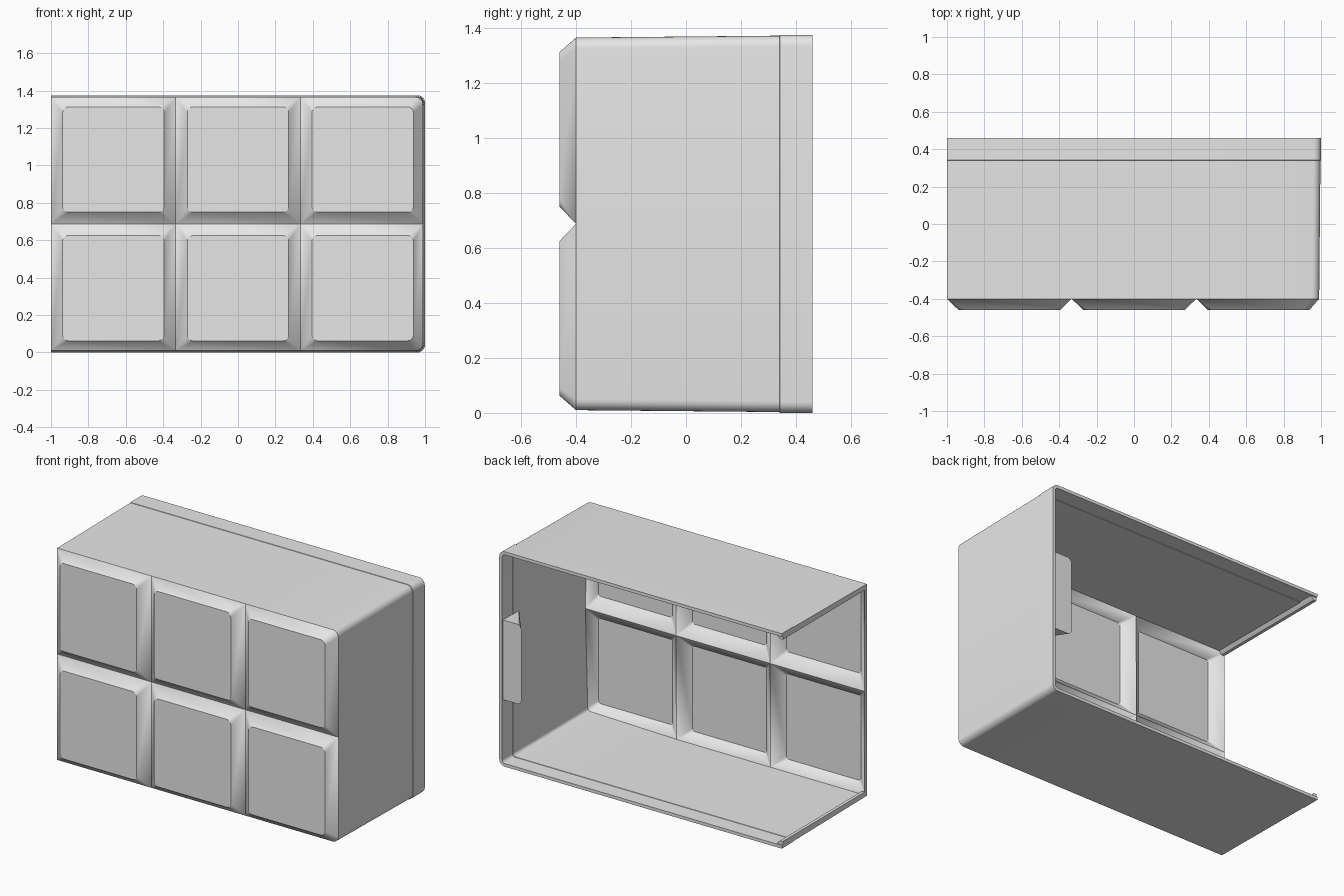
import bpy
import bmesh
from math import cos, sin, pi

cube = bpy.data.objects.get("Cube")
if cube:
    bpy.data.objects.remove(cube, do_unlink=True)

grey = bpy.data.materials.new("plain_grey")
grey.use_nodes = True
grey.diffuse_color = (0.8, 0.8, 0.8, 1)
grey.node_tree.nodes["Principled BSDF"].inputs["Base Color"].default_value = (0.8, 0.8, 0.8, 1)

HEIGHT = 1.375
MID = HEIGHT / 2
BACK = 0.46
CELL = 2 / 3
STEPS = 6


def ring(x0, x1, z0, z1, radii):
    """Rounded rectangle in x and z, with one radius for each corner."""
    corners = [(x1, z1, -1, -1), (x0, z1, 1, -1), (x0, z0, 1, 1), (x1, z0, -1, 1)]
    points = []
    for k, ((x, z, sx, sz), r) in enumerate(zip(corners, radii)):
        for i in range(STEPS + 1):
            a = (k + i / STEPS) * pi / 2
            points.append((x + sx * r + r * cos(a), z + sz * r + r * sin(a)))
    return points


def bridge(bm, a, b):
    for i in range(len(a)):
        j = (i + 1) % len(a)
        bm.faces.new((a[i], a[j], b[j], b[i]))


def finish(bm, name):
    mesh = bpy.data.meshes.new(name)
    bm.to_mesh(mesh)
    bm.free()
    obj = bpy.data.objects.new(name, mesh)
    bpy.context.collection.objects.link(obj)
    mesh.materials.append(grey)
    return obj


def smooth(obj):
    bpy.ops.object.select_all(action='DESELECT')
    obj.select_set(True)
    bpy.context.view_layer.objects.active = obj
    bpy.ops.object.shade_smooth_by_angle(angle=pi / 6)


# Front skin: raised square panels with chamfers meeting in V grooves.
# A spare column on the open side is trimmed away later.
FACE, GROOVE, GAP, DRAFT = -BACK, -0.4, 0.0625, 0.01
bm = bmesh.new()
for col in range(-1, 3):
    for row in range(2):
        x0, z0 = -1 + col * CELL, row * MID
        x1, z1 = x0 + CELL, z0 + MID
        inner = ring(x0 + GAP, x1 - GAP, z0 + GAP, z1 - GAP, [0.03] * 4)
        last = col == 2
        radii = [0.04 if last and row == 1 else 0, 0, 0, 0.04 if last and row == 0 else 0]
        outer = ring(x0, x1 - DRAFT * last,
                     z0 + DRAFT * (row == 0), z1 - DRAFT * (row == 1), radii)
        a = [bm.verts.new((x, FACE, z)) for x, z in inner]
        b = [bm.verts.new((x, GROOVE, z)) for x, z in outer]
        bm.faces.new(a)
        bridge(bm, a, b)
bmesh.ops.remove_doubles(bm, verts=bm.verts, dist=0.0001)

# Drafted walls behind the front, with a fine step near the back rim
spare = -1 - CELL
edges = [e for e in bm.edges if e.is_boundary
         and not all(abs(v.co.x - spare) < 0.001 for v in e.verts)]
inset = DRAFT
for y, new_inset in ((0.34, 0.003), (0.341, 0), (BACK, 0)):
    geom = bmesh.ops.extrude_edge_only(bm, edges=edges)["geom"]
    for v in (g for g in geom if isinstance(g, bmesh.types.BMVert)):
        v.co.y = y
        v.co.z = MID + (v.co.z - MID) * (MID - new_inset) / (MID - inset)
        v.co.x = spare + (v.co.x - spare) * (1 - new_inset - spare) / (1 - inset - spare)
    edges = [g for g in geom if isinstance(g, bmesh.types.BMEdge)]
    inset = new_inset
bmesh.ops.recalc_face_normals(bm, faces=bm.faces)
front = min(bm.faces, key=lambda f: f.calc_center_median().y)
if front.normal.y > 0:
    bmesh.ops.reverse_faces(bm, faces=bm.faces)
shell = finish(bm, "panelled_shell")

# Give the skin thickness, then trim the open side flat
solid = shell.modifiers.new("thickness", 'SOLIDIFY')
solid.thickness = 0.02
solid.offset = -1
solid.use_even_offset = True
solid.use_quality_normals = True
bpy.context.view_layer.update()
bm = bmesh.new()
bm.from_object(shell, bpy.context.evaluated_depsgraph_get())
cut = bmesh.ops.bisect_plane(bm, geom=bm.verts[:] + bm.edges[:] + bm.faces[:], dist=0.0001,
                             plane_co=(-1, 0, 0), plane_no=(1, 0, 0), clear_inner=True)
rim = [g for g in cut["geom_cut"] if isinstance(g, bmesh.types.BMEdge)]
bmesh.ops.triangle_fill(bm, edges=rim, use_beauty=True, use_dissolve=False)
bmesh.ops.recalc_face_normals(bm, faces=bm.faces)
shell.modifiers.clear()
bm.to_mesh(shell.data)
bm.free()
smooth(shell)

# Wedge-shaped catch inside the closed end wall
bm = bmesh.new()
outline = ring(0.85, 0.985, 0.42, 0.93, [0.001, 0.03, 0.03, 0.001])
a = [bm.verts.new((x, 0.45, z)) for x, z in outline]
b = [bm.verts.new((0.985, 0.28, z)) for x, z in outline]
bm.faces.new(a)
bridge(bm, a, b)
bmesh.ops.remove_doubles(bm, verts=bm.verts, dist=0.0001)
bmesh.ops.recalc_face_normals(bm, faces=bm.faces)
smooth(finish(bm, "end_wall_catch"))

# Tapered lips under the top and over the bottom along the open side
for name, wall, way in (("bottom_lip", 0.012, 1), ("top_lip", HEIGHT - 0.012, -1)):
    bm = bmesh.new()
    section = ((-1, 0), (-1, 0.03), (-0.98, 0.03), (-0.95, 0))
    a, b = ([bm.verts.new((x, y, wall + way * z)) for x, z in section]
            for y in (-0.38, BACK - 0.01))
    bm.faces.new(a)
    bm.faces.new(b)
    bridge(bm, a, b)
    bmesh.ops.recalc_face_normals(bm, faces=bm.faces)
    finish(bm, name)
